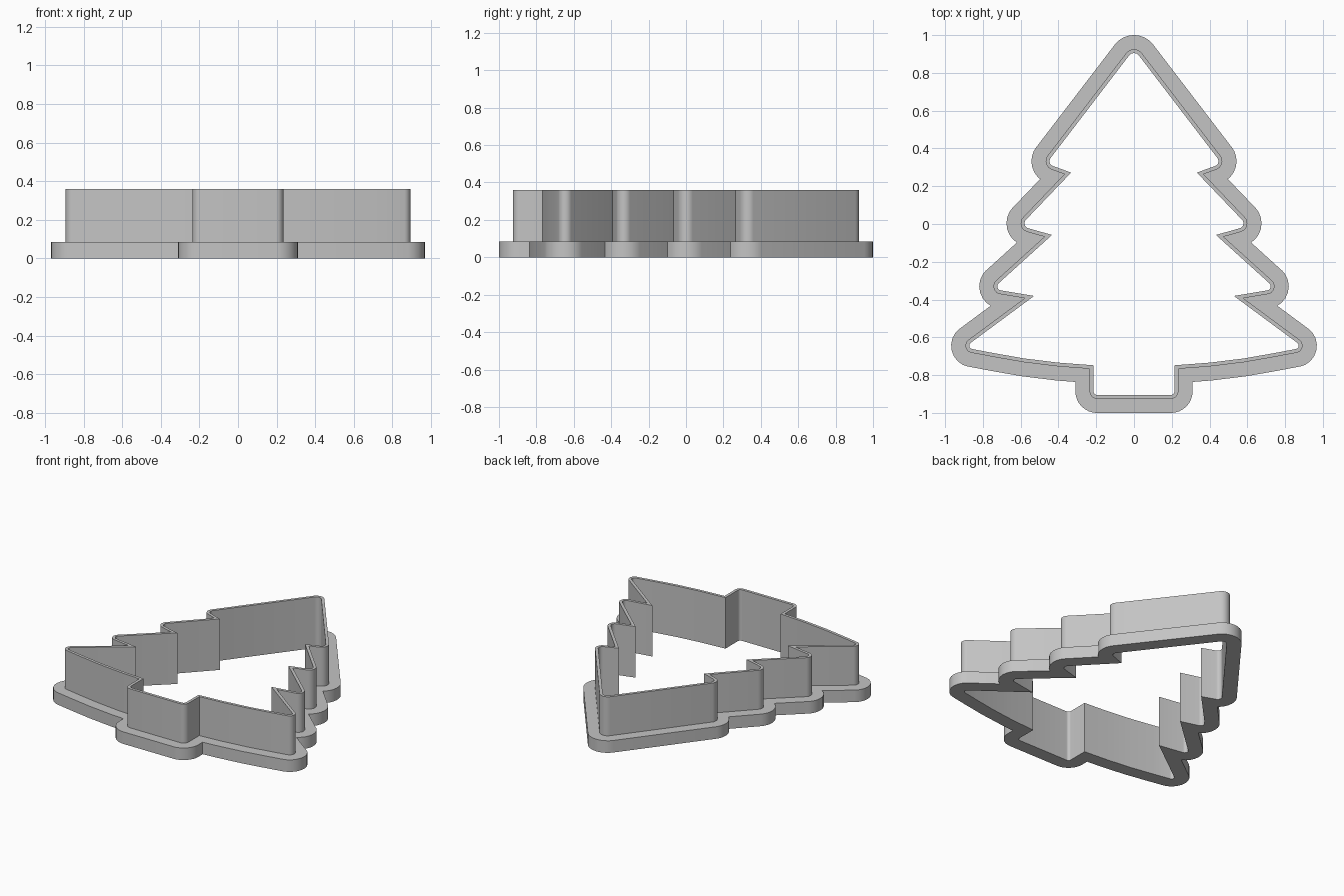
import bpy, bmesh, math
from mathutils import Vector
from mathutils.geometry import intersect_line_line_2d

old = bpy.data.objects.get("Cube")
if old:
    bpy.data.objects.remove(old, do_unlink=True)

WALL, FLANGE = 0.02, 0.095      # outward offsets from the inner outline
RIM_Z, TOP_Z = 0.085, 0.36
ARC = 8

grey = bpy.data.materials.new("plain_grey")
grey.use_nodes = True
grey.diffuse_color = (0.55, 0.55, 0.55, 1)
grey.node_tree.nodes["Principled BSDF"].inputs["Base Color"].default_value = grey.diffuse_color

# Right half of the inner tree outline, apex to trunk: x, y, corner radius
HALF = [
    (0, 0.926, 0.033),
    (0.464, 0.32, 0.027), (0.333, 0.272, 0),
    (0.603, -0.01, 0.027), (0.434, -0.058, 0),
    (0.75, -0.344, 0.022), (0.529, -0.381, 0),
    (0.898, -0.654, 0.018),
    (0.74, -0.684, 0), (0.58, -0.712, 0), (0.4, -0.734, 0), (0.215, -0.748, 0),
    (0.215, -0.905, 0.02),
]


def rounded(corners):
    """Closed outline with an arc at every corner that has a radius."""
    pts = []
    for i, (x, y, r) in enumerate(corners):
        p = Vector((x, y))
        if r == 0:
            pts.append(p)
            continue
        a = (Vector(corners[i - 1][:2]) - p).normalized()
        b = (Vector(corners[(i + 1) % len(corners)][:2]) - p).normalized()
        half = a.angle(b) / 2
        centre = p + (a + b).normalized() * r / math.sin(half)
        start = p + a * r / math.tan(half) - centre
        end = p + b * r / math.tan(half) - centre
        sweep = start.angle(end)
        for k in range(ARC + 1):
            t = k / ARC
            pts.append(centre + (start * math.sin((1 - t) * sweep)
                                 + end * math.sin(t * sweep)) / math.sin(sweep))
    return pts


def offset(pts, d):
    """Grow a clockwise outline by d, trimming the loops left in the notches."""
    raw = []
    for i, p in enumerate(pts):
        e = (p - pts[i - 1]).normalized()
        f = (pts[(i + 1) % len(pts)] - p).normalized()
        n, m = Vector((-e.y, e.x)), Vector((-f.y, f.x))
        if e.x * f.y - e.y * f.x > 0.01:
            raw += [p + n * d, p + m * d]
        else:
            raw.append(p + (n + m) * d / (1 + n.dot(m)))
    out, i = [], 0
    while i < len(raw):
        out.append(raw[i])
        step = 1
        for j in range(min(i + 14, len(raw) - 2), i + 1, -1):
            hit = intersect_line_line_2d(raw[i], raw[i + 1], raw[j], raw[j + 1])
            if hit:
                out.append(hit)
                step = j + 1 - i
                break
        i += step
    return out


def ring(name, inner, outer, z0, z1):
    """Solid band between two outlines."""
    bm = bmesh.new()
    edges = []
    for loop in (inner, outer):
        vs = [bm.verts.new((p.x, p.y, z0)) for p in loop]
        edges += [bm.edges.new((vs[k - 1], vs[k])) for k in range(len(vs))]
    bmesh.ops.triangle_fill(bm, edges=edges, use_beauty=True, normal=(0, 0, 1))
    ext = bmesh.ops.extrude_face_region(bm, geom=bm.faces[:], use_keep_orig=True)
    moved = [g for g in ext["geom"] if isinstance(g, bmesh.types.BMVert)]
    bmesh.ops.translate(bm, verts=moved, vec=(0, 0, z1 - z0))
    bmesh.ops.recalc_face_normals(bm, faces=bm.faces[:])
    mesh = bpy.data.meshes.new(name)
    bm.to_mesh(mesh)
    bm.free()
    mesh.materials.append(grey)
    obj = bpy.data.objects.new(name, mesh)
    bpy.context.collection.objects.link(obj)
    bpy.ops.object.select_all(action="DESELECT")
    obj.select_set(True)
    bpy.context.view_layer.objects.active = obj
    bpy.ops.object.shade_smooth_by_angle(angle=math.radians(30))


inner = rounded(HALF + [(-x, y, r) for x, y, r in reversed(HALF[1:])])
# Thin cutting wall standing on a wide grip flange
ring("cutting_wall", inner, offset(inner, WALL), RIM_Z, TOP_Z)
ring("grip_flange", inner, offset(inner, FLANGE), 0, RIM_Z)
